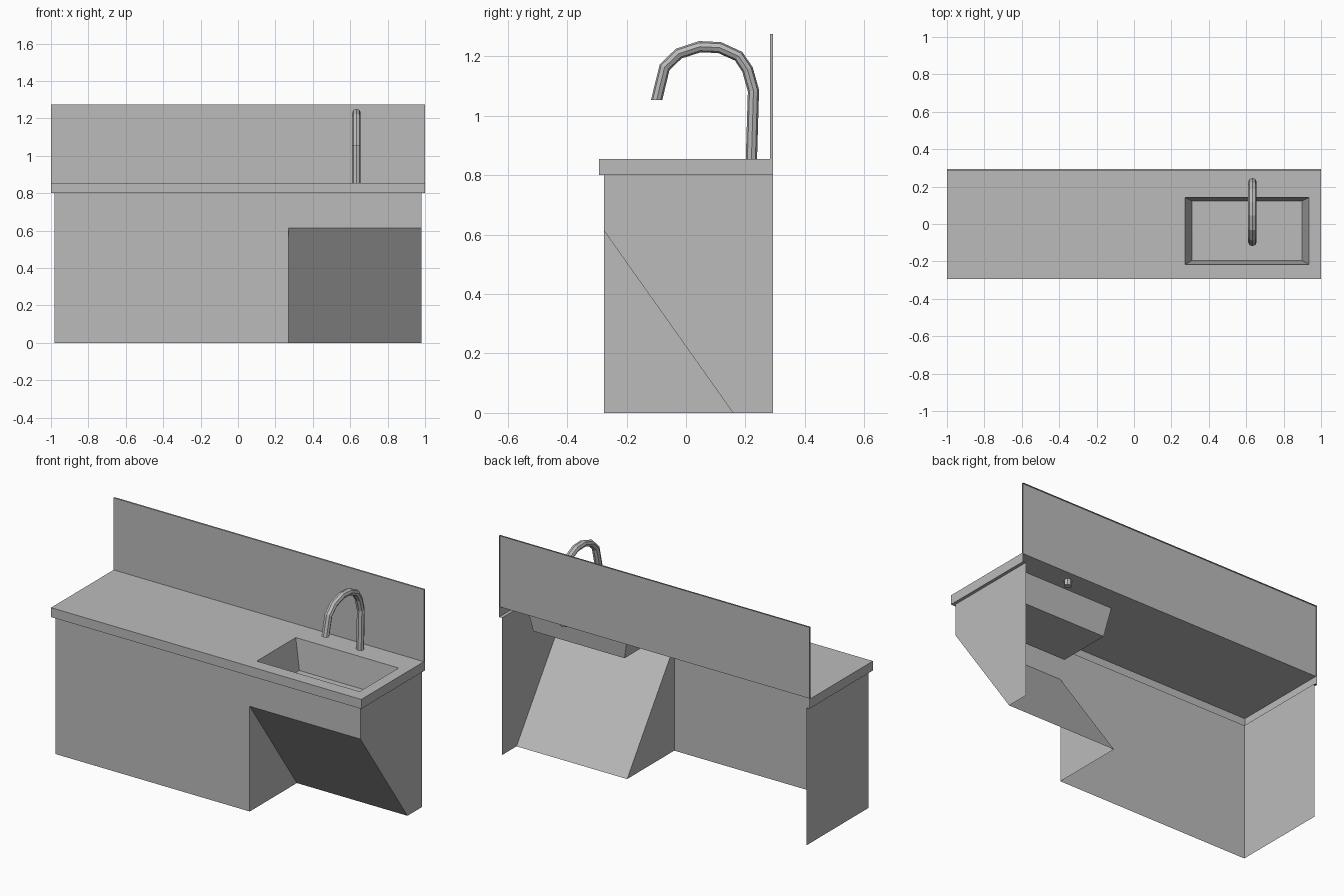
import bpy, bmesh
from math import cos, sin, pi
from mathutils import Vector

cube = bpy.data.objects.get("Cube")
if cube:
    bpy.data.objects.remove(cube, do_unlink=True)

steel = bpy.data.materials.new("brushed_grey")
steel.use_nodes = True
GREY = (0.5, 0.5, 0.5, 1)
steel.diffuse_color = GREY
steel.node_tree.nodes["Principled BSDF"].inputs["Base Color"].default_value = GREY


def make(name, panels):
    """Sheet object from (outline points, outward direction) pairs."""
    bm = bmesh.new()
    for pts, out in panels:
        face = bm.faces.new([bm.verts.new(p) for p in pts])
        face.normal_update()
        if face.normal.dot(Vector(out)) < 0:
            face.normal_flip()
    bmesh.ops.remove_doubles(bm, verts=bm.verts, dist=0.0005)
    mesh = bpy.data.meshes.new(name)
    bm.to_mesh(mesh)
    bm.free()
    mesh.materials.append(steel)
    obj = bpy.data.objects.new(name, mesh)
    bpy.context.collection.objects.link(obj)
    return obj


def rect_z(x0, x1, y0, y1, z):
    return [(x0, y0, z), (x1, y0, z), (x1, y1, z), (x0, y1, z)]


def at_x(x, outline):
    return [(x, y, z) for y, z in outline]


def at_y(y, outline):
    return [(x, y, z) for x, z in outline]


UP, DOWN, FRONT = (0, 0, 1), (0, 0, -1), (0, -1, 0)
W, CAB = 1.0, 0.982                   # half widths of worktop and cabinet
YF, YB, CAB_F, WALL = -0.293, 0.293, -0.276, 0.283
LIP, TOP, HIGH = 0.8, 0.855, 1.275
KX, KZ, KY = 0.269, 0.613, 0.158      # knee recess: side, top, depth at floor

# Cabinet: open at the back and below, with a sloping knee recess
make("cabinet_front", [(at_y(CAB_F, [(-CAB, 0), (KX, 0), (KX, KZ), (CAB, KZ),
                                     (CAB, LIP), (-CAB, LIP)]), FRONT)])
make("cabinet_right_side", [(at_x(-CAB, [(CAB_F, 0), (YB, 0), (YB, LIP),
                                         (CAB_F, LIP)]), (-1, 0, 0))])
make("cabinet_left_side", [(at_x(CAB, [(CAB_F, KZ), (KY, 0), (YB, 0), (YB, LIP),
                                       (CAB_F, LIP)]), (1, 0, 0))])
make("knee_recess", [
    ([(KX, CAB_F, KZ), (CAB, CAB_F, KZ), (CAB, KY, 0), (KX, KY, 0)], (0, -1, -1)),
    (at_x(KX, [(CAB_F, 0), (KY, 0), (CAB_F, KZ)]), (1, 0, 0))])

# Worktop sheet around the basin opening, with folded edges
BX0, BX1, BY0, BY1 = 0.273, 0.936, -0.217, 0.142
top = [(rect_z(-W, BX0, YF, WALL, TOP), UP), (rect_z(BX1, W, YF, WALL, TOP), UP),
       (rect_z(BX0, BX1, YF, BY0, TOP), UP), (rect_z(BX0, BX1, BY1, WALL, TOP), UP),
       (at_y(YF, [(-W, LIP), (W, LIP), (W, TOP), (-W, TOP)]), FRONT),
       (rect_z(-W, W, YF, CAB_F, LIP), DOWN)]
for s in (-1, 1):
    top.append((at_x(s * W, [(YF, LIP), (YB, LIP), (YB, TOP), (YF, TOP)]), (s, 0, 0)))
    top.append((rect_z(s * CAB, s * W, CAB_F, YB, LIP), DOWN))
make("worktop", top)

# Splashback: folded sheet, open at the back
splash = [(at_y(WALL, [(-W, TOP), (W, TOP), (W, HIGH), (-W, HIGH)]), FRONT),
          (rect_z(-W, W, WALL, YB, HIGH), UP)]
for s in (-1, 1):
    splash.append((at_x(s * W, [(WALL, TOP), (YB, TOP), (YB, HIGH), (WALL, HIGH)]),
                   (s, 0, 0)))
make("splashback", splash)

# Tapered basin
rim = rect_z(BX0, BX1, BY0, BY1, TOP)
floor = rect_z(0.31, 0.898, -0.195, 0.123, 0.68)
basin = [(floor, UP)]
for i, inward in enumerate([(0, 1, 0), (-1, 0, 0), (0, -1, 0), (1, 0, 0)]):
    j = (i + 1) % 4
    basin.append(([rim[i], rim[j], floor[j], floor[i]], inward))
make("basin", basin)

# Gooseneck tap: eight-sided tube swept along a path
path = [(0.219, 0.82), (0.227, 1.084), (0.207, 1.155), (0.177, 1.2), (0.113, 1.229),
        (0.047, 1.232), (-0.024, 1.209), (-0.072, 1.163), (-0.099, 1.052)]
path = [Vector(p) for p in path]
SIDES, TAP_X = 8, 0.633
rings = []
for i, p in enumerate(path):
    t_in = (p - path[max(i - 1, 0)]).normalized()
    t_out = (path[min(i + 1, len(path) - 1)] - p).normalized()
    t = (t_in + t_out).normalized()
    if i in (0, len(path) - 1):
        t = Vector((0, 1 if i == 0 else -1))      # level ends
    n = Vector((t.y, -t.x))
    ring = []
    for k in range(SIDES):
        a = 2 * pi * k / SIDES
        q = p + n * 0.019 * sin(a)
        ring.append((TAP_X + 0.0225 * cos(a), q.x, q.y))
    rings.append(ring)
bm = bmesh.new()
loops = [[bm.verts.new(c) for c in ring] for ring in rings]
for a, b in zip(loops, loops[1:]):
    for k in range(SIDES):
        m = (k + 1) % SIDES
        bm.faces.new([a[k], a[m], b[m], b[k]])
bm.faces.new(loops[0])
bm.faces.new(loops[-1])
bmesh.ops.recalc_face_normals(bm, faces=bm.faces)
mesh = bpy.data.meshes.new("tap")
bm.to_mesh(mesh)
bm.free()
mesh.materials.append(steel)
bpy.context.collection.objects.link(bpy.data.objects.new("tap", mesh))
